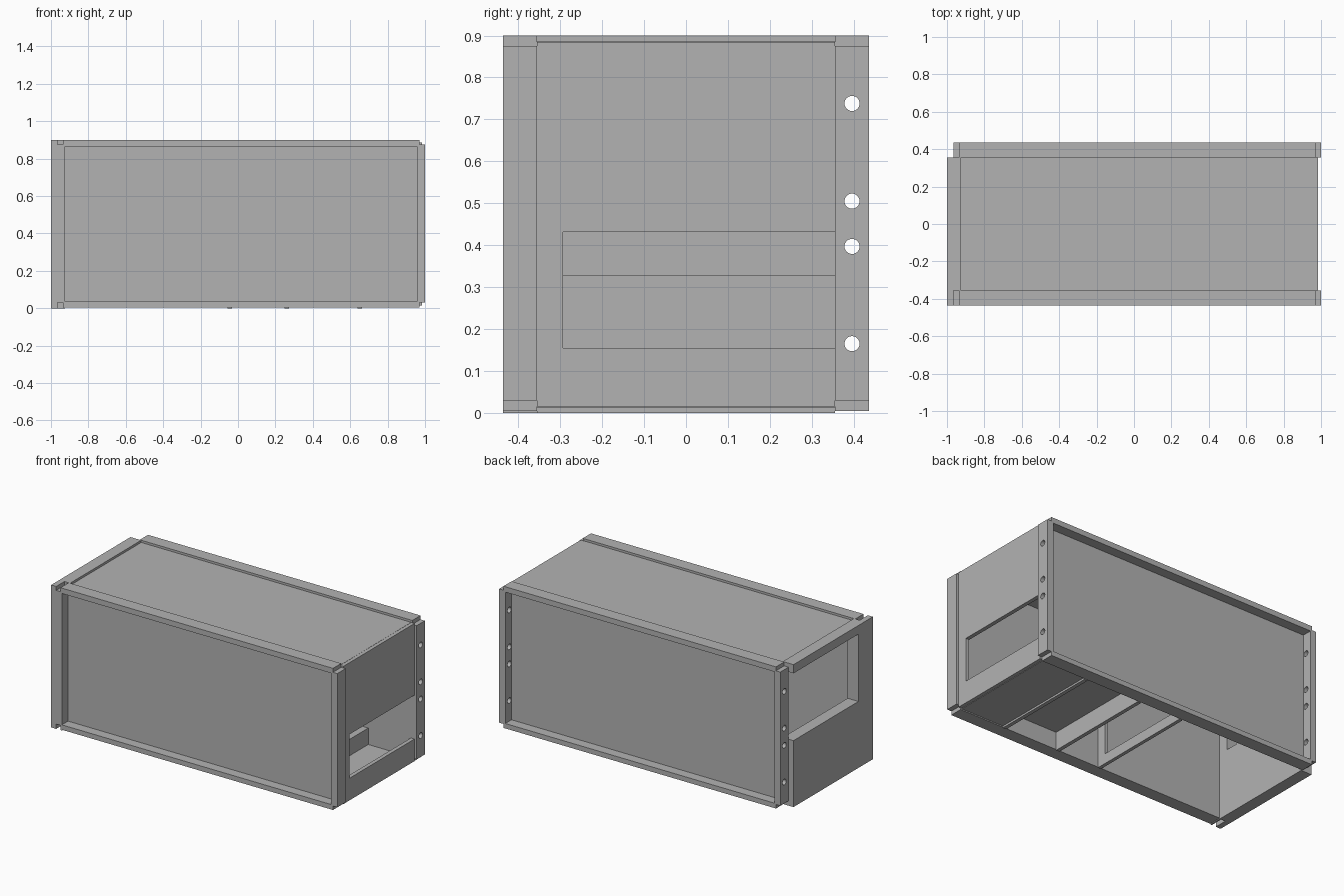
import bpy
import bmesh

cube = bpy.data.objects.get("Cube")
if cube:
    bpy.data.objects.remove(cube)

grey = bpy.data.materials.new("plain grey")
grey.use_nodes = True
colour = (0.45, 0.45, 0.45, 1)
grey.diffuse_color = colour
grey.node_tree.nodes["Principled BSDF"].inputs["Base Color"].default_value = colour


def finish(name, bm):
    bmesh.ops.recalc_face_normals(bm, faces=bm.faces)
    mesh = bpy.data.meshes.new(name)
    bm.to_mesh(mesh)
    bm.free()
    mesh.materials.append(grey)
    ob = bpy.data.objects.new(name, mesh)
    bpy.context.scene.collection.objects.link(ob)
    return ob


def box(name, x, y, z):
    """Box from three (low, high) ranges."""
    bm = bmesh.new()
    bmesh.ops.create_cube(bm, size=1)
    for v in bm.verts:
        v.co = [r[0] if c < 0 else r[1] for c, r in zip(v.co, (x, y, z))]
    return finish(name, bm)


def window_board(name, x, z, window):
    """Cross board with a window that is open towards the back panel."""
    front, back, side = -INNER, INNER, -0.293
    outline = [(front, z[0]), (back, z[0]), (back, window[0]), (side, window[0]),
               (side, window[1]), (back, window[1]), (back, z[1]), (front, z[1])]
    bm = bmesh.new()
    face = bm.faces.new([bm.verts.new((x[0], py, pz)) for py, pz in outline])
    out = bmesh.ops.extrude_face_region(bm, geom=[face])
    moved = [g for g in out["geom"] if isinstance(g, bmesh.types.BMVert)]
    bmesh.ops.translate(bm, verts=moved, vec=(x[1] - x[0], 0, 0))
    return finish(name, bm)


def cut(ob, cutter):
    mod = ob.modifiers.new("cut", 'BOOLEAN')
    mod.operation = 'DIFFERENCE'
    mod.solver = 'EXACT'
    mod.object = cutter
    cutter.hide_render = True
    cutter.hide_viewport = True
    cutter.display_type = 'WIRE'


INNER, OUTER = 0.355, 0.437
HEIGHT = 0.9
POST_Z = (0.03, 0.875)

# long edge rails and recessed long side panels
for side, s in (("front", -1), ("back", 1)):
    depth = sorted((s * INNER, s * OUTER))
    box(side + "_bottom_rail", (-0.935, 0.97), depth, (0.005, 0.036))
    box(side + "_top_rail", (-0.935, 0.97), depth, (0.866, HEIGHT))
    box(side + "_panel", (-0.93, 0.965), sorted((s * INNER, s * 0.375)), (0.02, 0.88))
    box(side + "_left_post", (0.957, 1.0), depth, POST_Z)

# thick right end: board, slotted front corner and thinner back post
window_board("right_end_board", (-1.0, -0.925), (0, HEIGHT), (0.42, 0.845))
corner = box("right_front_corner", (-1.0, -0.925), (-OUTER, -INNER), (0, HEIGHT))
for name, z in (("bottom_slot_cutter", (-0.1, 0.03)), ("top_slot_cutter", (0.875, 1.0))):
    cut(corner, box(name, (-0.965, -0.935), (-0.5, -INNER), z))
box("back_right_post", (-0.965, -0.925), (INNER, OUTER), POST_Z)

# bolt holes through both back posts
bm = bmesh.new()
for z in (0.165, 0.397, 0.505, 0.738):
    ring = bmesh.ops.create_cone(bm, cap_ends=True, segments=32,
                                 radius1=0.018, radius2=0.018, depth=2.4)
    for v in ring["verts"]:
        px, py, pz = v.co
        v.co = (pz, py + 0.396, z + px)
holes = finish("bolt_hole_cutter", bm)
for name in ("back_left_post", "back_right_post"):
    cut(bpy.data.objects[name], holes)

# left end board, lid and short floor
window_board("left_end_board", (0.96, 0.985), (0.015, 0.885), (0.155, 0.432))
box("top_panel", (-0.93, 0.962), (-INNER, INNER), (0.866, 0.886))
box("floor_board", (0.65, 0.962), (-INNER, INNER), (0.012, 0.034))

# inner passage: two low walls under a shelf, and a tall divider
for name, x in (("outer_low_wall", 0.65), ("inner_low_wall", 0.26)):
    box(name, (x - 0.012, x + 0.012), (-INNER, INNER), (0, 0.118))
box("passage_shelf", (0.248, 0.662), (-INNER, INNER), (0.116, 0.138))
window_board("tall_divider", (-0.055, -0.033), (0, 0.868), (0.063, 0.328))
